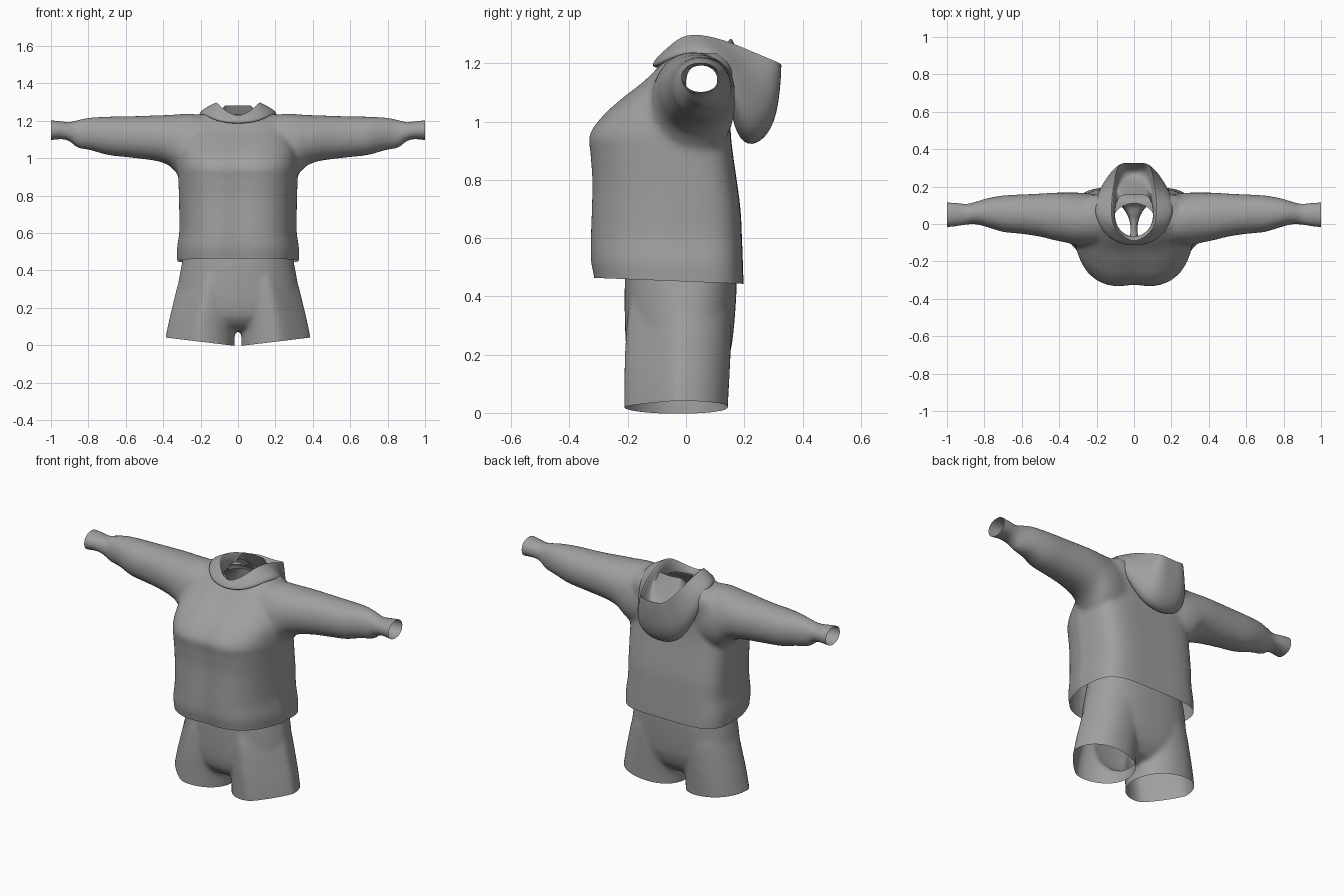
import bpy, bmesh, math
from mathutils import Vector

if "Cube" in bpy.data.objects:
    bpy.data.objects.remove(bpy.data.objects["Cube"])

cloth = bpy.data.materials.new("grey cloth")
cloth.diffuse_color = (0.35, 0.35, 0.35, 1)
cloth.use_nodes = True
cloth.node_tree.nodes["Principled BSDF"].inputs["Base Color"].default_value = cloth.diffuse_color


def finish(obj):
    obj.data.materials.clear()
    obj.data.materials.append(cloth)
    bpy.ops.object.select_all(action='DESELECT')
    obj.select_set(True)
    bpy.context.view_layer.objects.active = obj
    bpy.ops.object.shade_smooth_by_angle(angle=math.radians(60))


def section(n, front, back, taper, dip, inner):
    """Rounded outline, with its own squareness front and back."""
    for i in range(n):
        t = 2 * math.pi * i / n
        c, s = math.cos(t), math.sin(t)
        e = 2 / (back if s > 0 else front)
        c = math.copysign(abs(c) ** e, c)
        s = math.copysign(abs(s) ** e, s)
        if s < 0:
            s += dip * max(0, 1 - abs(c) / .35)
            c *= 1 + (taper if c > 0 else inner) * s
        yield c, s


def resample(rows, k=4):
    """Smooth curve through the rows."""
    out = []
    for i in range(len(rows) - 1):
        p = [rows[max(0, min(len(rows) - 1, i + d))] for d in (-1, 0, 1, 2)]
        for j in range(k):
            t = j / k
            out.append([b + (d - a) * t * (1 - t) ** 2 / 2 - (e - b) * t * t * (1 - t) / 2
                        + (d - b) * t * t * (3 - 2 * t) for a, b, d, e in zip(*p)])
            out[-1][0] = p[1][0] + (p[2][0] - p[1][0]) * t
    return out + [rows[-1]]


def loft(bm, rows, along, front=2.0, back=None, taper=0, dip=0, inner=None, n=64):
    """Closed tube; each row is position, lowest/highest a, lowest/highest b."""
    rings = []
    inner = taper if inner is None else inner
    for p, a0, a1, b0, b1 in resample(rows):
        ring = []
        for c, s in section(n, front, back or front, taper, dip, inner):
            a = (a0 + a1) / 2 + c * (a1 - a0) / 2
            b = (b0 + b1) / 2 + s * (b1 - b0) / 2
            ring.append(bm.verts.new((a, b, p) if along == 'z' else (p, a, b)))
        rings.append(ring)
    for r, q in zip(rings, rings[1:]):
        for i in range(n):
            j = (i + 1) % n
            bm.faces.new((r[i], r[j], q[j], q[i]))
    bm.faces.new(rings[0])
    bm.faces.new(rings[-1])


def neck(co):
    return math.hypot(co.x / .115, (co.y - .01) / .1)


def blend_and_cut(name, bm, cuts, voxel, smooth, neck_hole=False):
    """Fuse the tubes into one soft skin, open its ends, mirror it in x."""
    bmesh.ops.recalc_face_normals(bm, faces=bm.faces)
    mesh = bpy.data.meshes.new(name)
    bm.to_mesh(mesh)
    bm.free()
    obj = bpy.data.objects.new(name, mesh)
    bpy.context.collection.objects.link(obj)
    rem = obj.modifiers.new("fuse", 'REMESH')
    rem.mode = 'VOXEL'
    rem.voxel_size = voxel
    sm = obj.modifiers.new("soften", 'SMOOTH')
    sm.factor = 0.5
    sm.iterations = smooth
    dg = bpy.context.evaluated_depsgraph_get()
    skin = bpy.data.meshes.new_from_object(obj.evaluated_get(dg))
    obj.modifiers.clear()
    bm = bmesh.new()
    bm.from_mesh(skin)
    for co, no in [((0, 0, 0), (-1, 0, 0))] + cuts:
        bmesh.ops.bisect_plane(bm, geom=bm.verts[:] + bm.edges[:] + bm.faces[:],
                               dist=1e-5, plane_co=co, plane_no=no, clear_outer=True)
    if neck_hole:
        gone = [f for f in bm.faces
                if f.calc_center_median().z > 1.05 and neck(f.calc_center_median()) < 1]
        bmesh.ops.delete(bm, geom=gone, context='FACES')
        # pull the ragged edge onto a clean oval
        for v in bm.verts:
            if v.is_boundary and v.co.z > 1.05 and .75 < neck(v.co) < 1.2:
                if v.co.x > 1e-4 or neck(v.co) < 1:
                    k = 1 / neck(v.co)
                    v.co.x, v.co.y = v.co.x * k, .01 + (v.co.y - .01) * k
    bmesh.ops.mirror(bm, geom=bm.verts[:] + bm.edges[:] + bm.faces[:],
                     axis='X', merge_dist=1e-4)
    bmesh.ops.recalc_face_normals(bm, faces=bm.faces)
    bm.to_mesh(skin)
    bm.free()
    obj.data = skin
    finish(obj)


# Sweater: torso and sleeve
bm = bmesh.new()
torso = [(.36, .322, -.31, .197), (.46, .325, -.318, .197), (.52, .326, -.33, .195),
         (.60, .314, -.33, .192), (.70, .314, -.327, .187), (.80, .316, -.325, .174),
         (.90, .319, -.332, .16), (.955, .32, -.335, .154), (1.03, .32, -.28, .152),
         (1.09, .31, -.21, .16), (1.14, .30, -.145, .165), (1.19, .27, -.095, .16),
         (1.235, .22, -.05, .13)]
loft(bm, [(z, -w, w, y0, y1) for z, w, y0, y1 in torso], 'z', 3.2, 4.5, .2, .05)
sleeve = [(.17, -.12, .15, .87, 1.225), (.25, -.12, .165, .875, 1.238),
          (.31, -.115, .168, .90, 1.236), (.36, -.10, .168, .955, 1.232),
          (.42, -.088, .168, .982, 1.23), (.50, -.068, .163, .995, 1.227),
          (.60, -.053, .158, 1.006, 1.224), (.70, -.043, .153, 1.018, 1.222),
          (.79, -.016, .137, 1.043, 1.218), (.86, .0, .116, 1.056, 1.205),
          (.90, -.006, .108, 1.09, 1.193), (.94, -.012, .114, 1.102, 1.197),
          (1.0, -.018, .117, 1.096, 1.204), (1.05, -.018, .117, 1.096, 1.204)]
loft(bm, sleeve, 'x', 2.1)
blend_and_cut("sweater", bm, [((0, -.3, .463), (0, -.04, -1)), ((1, 0, 0), (1, 0, 0))],
              .013, 9, True)

# Shorts: hips and leg
bm = bmesh.new()
hips = [(.075, -.08, .08, -.09, .03), (.10, -.17, .17, -.15, .09), (.15, -.26, .26, -.19, .13),
        (.22, -.32, .32, -.205, .155), (.32, -.32, .32, -.21, .167),
        (.45, -.298, .298, -.21, .174), (.56, -.275, .275, -.20, .168),
        (.66, -.265, .265, -.20, .165)]
loft(bm, hips, 'z', 2.5, 2.7, .2)
leg = [(-.08, .018, .408, -.212, .143), (.0, .018, .394, -.212, .143),
       (.08, .016, .38, -.212, .147), (.2, .0, .353, -.21, .153),
       (.34, -.02, .318, -.20, .155), (.5, -.02, .27, -.17, .14)]
loft(bm, leg, 'z', 1.95, 2.2, .5, 0, 0)
blend_and_cut("shorts", bm, [((.1, 0, .007), (.12, 0, -1)), ((0, 0, .58), (0, 0, 1))],
              .011, 10)

# Hood: each station runs seam, underside, outside, rim, lining, neck ridge
stations = [
    [(0, -.085, 1.185), (0, -.118, 1.18), (0, -.13, 1.19), (0, -.108, 1.213), (0, -.09, 1.205), (0, -.08, 1.195)],
    [(.08, -.055, 1.195), (.12, -.10, 1.19), (.135, -.09, 1.22), (.085, -.05, 1.268), (.08, -.04, 1.24), (.08, -.04, 1.21)],
    [(.11, .03, 1.22), (.205, .005, 1.235), (.205, .015, 1.262), (.12, .005, 1.31), (.105, .02, 1.27), (.105, .03, 1.22)],
    [(.11, .08, 1.2), (.222, .11, 1.2), (.22, .13, 1.25), (.12, .13, 1.285), (.1, .11, 1.27), (.1, .1, 1.21)],
    [(.08, .12, 1.2), (.175, .165, 1.0), (.178, .235, 1.06), (.10, .25, 1.235), (.09, .2, 1.2), (.08, .145, 1.28)],
    [(.05, .13, 1.2), (.105, .17, .89), (.115, .315, .975), (.085, .335, 1.205), (.06, .26, 1.08), (.06, .155, 1.285)],
    [(0, .13, 1.2), (0, .17, .87), (0, .315, .945), (0, .325, 1.2), (0, .27, 1.05), (0, .16, 1.28)]]
bm = bmesh.new()
crease = bm.edges.layers.float.new("crease_edge")
grid = [[bm.verts.new(Vector(p)) for p in row] for row in stations]
for r, q in zip(grid, grid[1:]):
    for i in range(len(r) - 1):
        bm.faces.new((r[i], r[i + 1], q[i + 1], q[i]))
    bm.edges.get((r[3], q[3]))[crease] = 0.9
bmesh.ops.mirror(bm, geom=bm.verts[:] + bm.edges[:] + bm.faces[:], axis='X', merge_dist=1e-4)
bmesh.ops.recalc_face_normals(bm, faces=bm.faces)
mesh = bpy.data.meshes.new("hood")
bm.to_mesh(mesh)
bm.free()
hood = bpy.data.objects.new("hood", mesh)
bpy.context.collection.objects.link(hood)
sub = hood.modifiers.new("round", 'SUBSURF')
sub.levels = sub.render_levels = 3
finish(hood)
